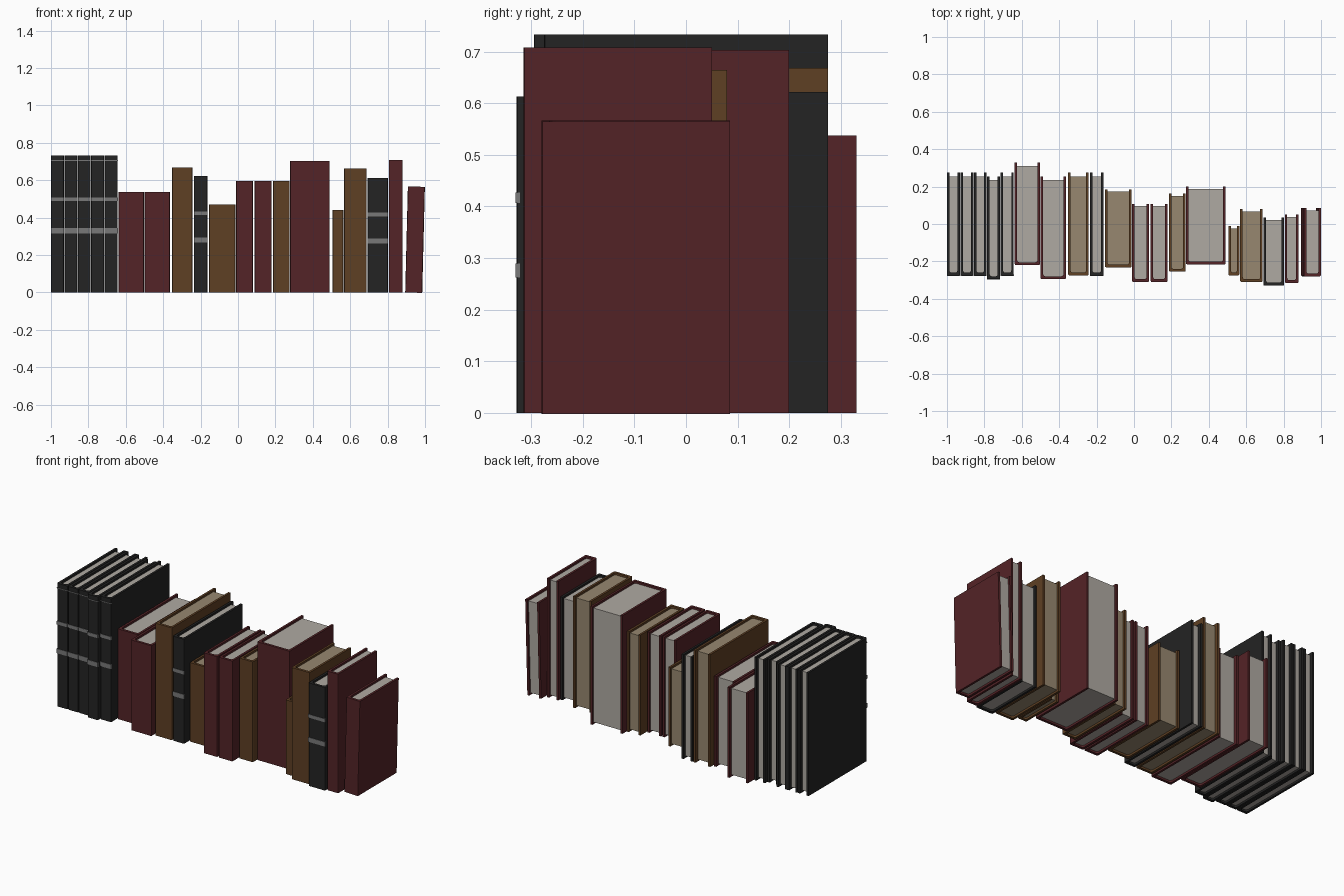
import bpy, bmesh, math
from mathutils import Matrix

if "Cube" in bpy.data.objects:
    bpy.data.objects.remove(bpy.data.objects["Cube"])


def material(name, rgb):
    m = bpy.data.materials.new(name)
    m.diffuse_color = (*rgb, 1)
    m.use_nodes = True
    m.node_tree.nodes["Principled BSDF"].inputs["Base Color"].default_value = m.diffuse_color
    return m


COVER = {
    "red": material("dark red cover", (0.088, 0.017, 0.020)),
    "brown": material("brown cover", (0.112, 0.050, 0.017)),
    "black": material("black cover", (0.017, 0.017, 0.017)),
}
BAND = material("grey band", (0.19, 0.19, 0.19))
PAPER = material("grey paper", (0.43, 0.40, 0.36))
TAN = material("tan paper", (0.31, 0.245, 0.16))


def prism(name, outline, z0, z1, mat, xform):
    """Extrude a plan outline (anticlockwise) from z0 to z1."""
    bm = bmesh.new()
    face = bm.faces.new([bm.verts.new((x, y, z0)) for x, y in outline])
    res = bmesh.ops.extrude_face_region(bm, geom=[face])
    for v in res["geom"]:
        if isinstance(v, bmesh.types.BMVert):
            v.co.z = z1
    bmesh.ops.recalc_face_normals(bm, faces=bm.faces)
    bm.transform(xform)
    me = bpy.data.meshes.new(name)
    bm.to_mesh(me)
    bm.free()
    me.materials.append(mat)
    ob = bpy.data.objects.new(name, me)
    bpy.context.collection.objects.link(ob)
    return ob


def front_half(w, y, r, n=3):
    """Points along a rounded front edge, left to right."""
    pts = []
    for cx, start in ((r, math.pi), (w - r, 1.5 * math.pi)):
        for i in range(n + 1):
            a = start + i * math.pi / 2 / n
            pts.append((cx + r * math.cos(a), y + r + r * math.sin(a)))
    return pts


def book(i, x0, x1, y0, y1, h, color, lean=0.0):
    w, t = x1 - x0, 0.013
    inset = 0.02 if y1 - y0 > 0.5 else 0.012
    xf = Matrix.Translation((x0, 0, 0)) @ Matrix.Rotation(lean, 4, "Y")
    # cover: two boards and a spine as one U-shaped profile
    inner = [(x + t, y) for x, y in front_half(w - 2 * t, y0 + 0.015, 0.012)]
    outer = front_half(w, y0, 0.006, 2)
    u = [(0, y1)] + outer + [(w, y1), (w - t, y1)] + inner[::-1] + [(t, y1)]
    prism(f"book_cover_{i}", u, 0, h, COVER[color], xf)
    # page block sits inside the cover, short of its edges
    pages = inner + [(w - t, y1 - inset), (t, y1 - inset)]
    prism(f"book_pages_{i}", pages, 0.012, h - 0.012,
          TAN if color == "brown" else PAPER, xf)
    # raised bands on the black spines
    if color == "black":
        bands = [(0.680, 0.020), (0.450, 0.027)]
        if i <= 5:
            bands.append((0.962, 0.004))
        for f, bh in bands:
            z = f * h
            rect = [(-0.0005, y0 - 0.002), (w + 0.0005, y0 - 0.002),
                    (w + 0.0005, y0 + 0.006), (-0.0005, y0 + 0.006)]
            prism(f"spine_band_{i}", rect, z - bh / 2, z + bh / 2, BAND, xf)


# x left, x right, front, back, height, cover
BOOKS = [
    (-1.000, -0.931, -0.275, 0.275, 0.733, "black"),
    (-0.927, -0.859, -0.275, 0.275, 0.733, "black"),
    (-0.856, -0.788, -0.275, 0.275, 0.733, "black"),
    (-0.785, -0.716, -0.295, 0.255, 0.733, "black"),
    (-0.713, -0.643, -0.275, 0.275, 0.733, "black"),
    (-0.638, -0.503, -0.220, 0.330, 0.537, "red"),
    (-0.499, -0.364, -0.295, 0.255, 0.537, "red"),
    (-0.352, -0.243, -0.275, 0.275, 0.668, "brown"),
    (-0.236, -0.163, -0.275, 0.275, 0.622, "black"),
    (-0.155, -0.013, -0.232, 0.185, 0.470, "brown"),
    (-0.010, 0.080, -0.310, 0.107, 0.597, "red"),
    (0.089, 0.180, -0.310, 0.107, 0.597, "red"),
    (0.187, 0.276, -0.255, 0.162, 0.597, "brown"),
    (0.278, 0.490, -0.216, 0.200, 0.703, "red"),
    (0.505, 0.563, -0.275, -0.012, 0.441, "brown"),
    (0.568, 0.688, -0.310, 0.079, 0.664, "brown"),
    (0.693, 0.802, -0.328, 0.034, 0.613, "black"),
    (0.806, 0.880, -0.315, 0.050, 0.708, "red"),
    (0.894, 0.985, -0.280, 0.085, 0.567, "red", 0.025),
]
for n, b in enumerate(BOOKS, 1):
    book(n, *b)
